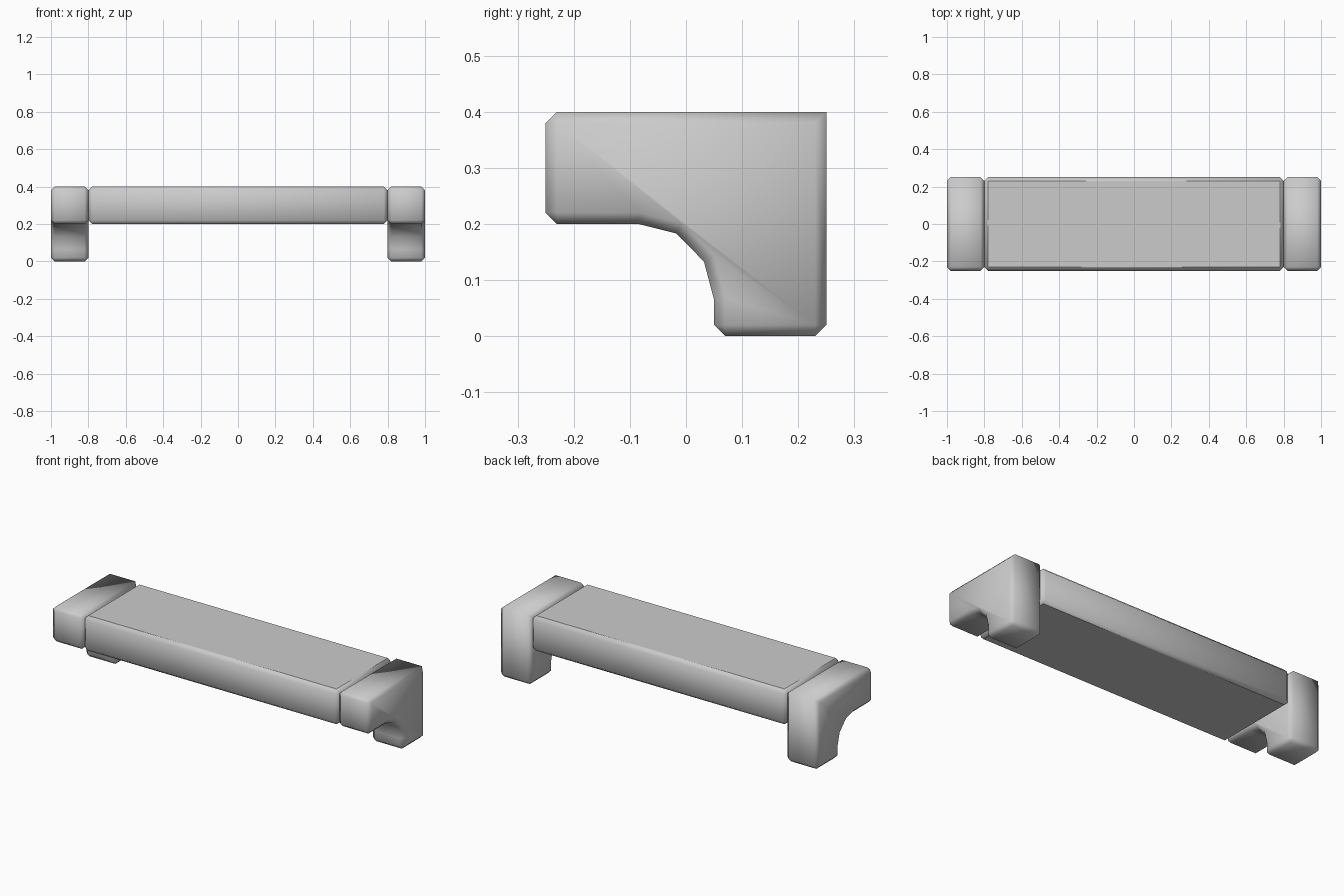
import bpy, bmesh

if "Cube" in bpy.data.objects:
    bpy.data.objects.remove(bpy.data.objects["Cube"])

BEVEL = 0.02


def prism(name, profile, x0, x1, keep_sharp=()):
    """Extrude a (y, z) profile along x and chamfer all but the listed corners."""
    bm = bmesh.new()
    a = [bm.verts.new((x0, y, z)) for y, z in profile]
    b = [bm.verts.new((x1, y, z)) for y, z in profile]
    n = len(profile)
    bm.faces.new(a)
    bm.faces.new(b[::-1])
    for i in range(n):
        j = (i + 1) % n
        bm.faces.new((a[i], b[i], b[j], a[j]))
    bmesh.ops.recalc_face_normals(bm, faces=bm.faces)
    skip = {bm.edges.get((a[i], b[i])) for i in keep_sharp}
    bmesh.ops.bevel(bm, geom=[e for e in bm.edges if e not in skip],
                    offset=BEVEL, offset_type='OFFSET', segments=1,
                    profile=0.5, affect='EDGES', clamp_overlap=True)
    bmesh.ops.recalc_face_normals(bm, faces=bm.faces)
    for f in bm.faces:
        f.smooth = True
    mesh = bpy.data.meshes.new(name)
    bm.to_mesh(mesh)
    bm.free()
    obj = bpy.data.objects.new(name, mesh)
    bpy.context.collection.objects.link(obj)
    return obj


# Middle slab, with crisp top and bottom faces
slab = prism("step_slab", [(-0.25, 0.2), (0.25, 0.2), (0.25, 0.4), (-0.25, 0.4)],
             -0.8, 0.8)
for poly in slab.data.polygons:
    if abs(poly.normal.z) > 0.95:
        for li in poly.loop_indices:
            slab.data.edges[slab.data.loops[li].edge_index].use_edge_sharp = True

# End brackets: arm in front, leg at the back, curved inner corner
bracket = [(-0.25, 0.4), (-0.25, 0.2),
           (-0.085, 0.2), (-0.017, 0.183), (0.032, 0.133), (0.05, 0.065),
           (0.05, 0.0), (0.25, 0.0), (0.25, 0.4)]
unbevelled = (2, 3, 4, 5, 8)
prism("left_bracket", bracket, -1.0, -0.8, unbevelled)
prism("right_bracket", bracket, 0.8, 1.0, unbevelled)
